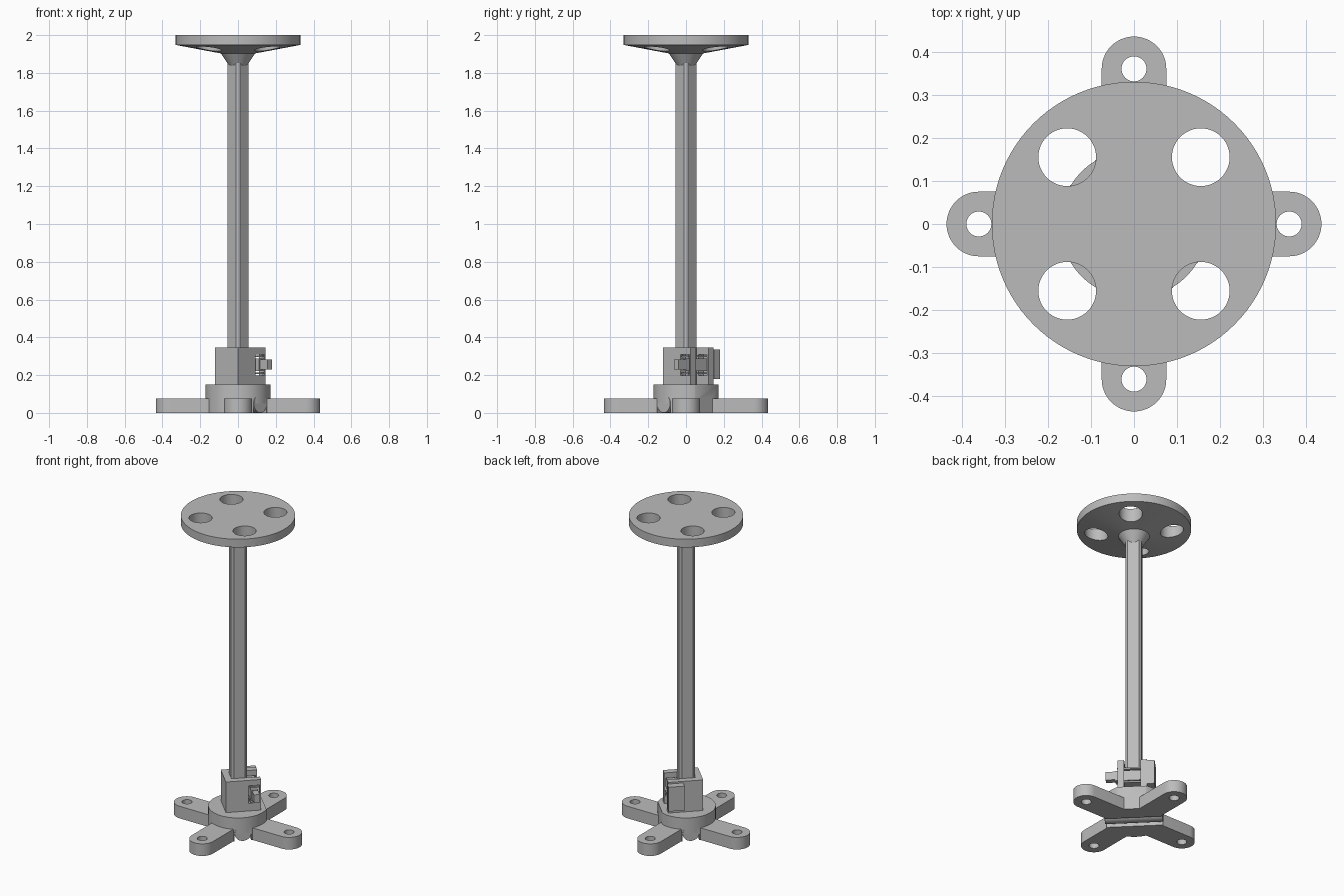
import bpy, bmesh, math
from mathutils import Vector

if "Cube" in bpy.data.objects:
    bpy.data.objects.remove(bpy.data.objects["Cube"], do_unlink=True)

grey = bpy.data.materials.new("plain_grey")
grey.use_nodes = True
grey.diffuse_color = (0.5, 0.5, 0.5, 1)
grey.node_tree.nodes["Principled BSDF"].inputs["Base Color"].default_value = (0.5, 0.5, 0.5, 1)

R2 = math.sqrt(2)


def finish(name, bm):
    bmesh.ops.recalc_face_normals(bm, faces=bm.faces)
    mesh = bpy.data.meshes.new(name)
    bm.to_mesh(mesh)
    bm.free()
    mesh.materials.append(grey)
    obj = bpy.data.objects.new(name, mesh)
    bpy.context.collection.objects.link(obj)
    return obj


def prism(name, pts, z0, z1):
    """Upright extrusion of a flat outline."""
    bm = bmesh.new()
    face = bm.faces.new([bm.verts.new((x, y, z0)) for x, y in pts])
    new = bmesh.ops.extrude_face_region(bm, geom=[face])["geom"]
    bmesh.ops.translate(bm, vec=(0, 0, z1 - z0),
                        verts=[v for v in new if isinstance(v, bmesh.types.BMVert)])
    return finish(name, bm)


def lathe(name, profile, steps=96):
    """Revolve a radius/height profile that starts and ends on the axis."""
    bm = bmesh.new()
    verts = [bm.verts.new((r, 0, z)) for r, z in profile]
    edges = [bm.edges.new(p) for p in zip(verts, verts[1:])]
    bmesh.ops.spin(bm, geom=verts + edges, cent=(0, 0, 0), axis=(0, 0, 1),
                   angle=math.tau, steps=steps)
    bmesh.ops.remove_doubles(bm, verts=bm.verts, dist=1e-5)
    return finish(name, bm)


def circle(cx, cy, r, a0=0.0, a1=math.tau, n=48):
    return [(cx + r * math.cos(a0 + (a1 - a0) * i / n),
             cy + r * math.sin(a0 + (a1 - a0) * i / n)) for i in range(n)]


def diagonal(pts):
    """Map (u, v) outline points onto the diagonal axes of the clamp."""
    return [((u + v) / R2, (u - v) / R2) for u, v in pts]


def block(name, u0, u1, v0, v1, z0, z1):
    return prism(name, diagonal([(u0, v0), (u1, v0), (u1, v1), (u0, v1)]), z0, z1)


def combine(obj, tool, operation="DIFFERENCE"):
    mod = obj.modifiers.new("cut", "BOOLEAN")
    mod.operation, mod.solver, mod.object = operation, "EXACT", tool
    bpy.context.view_layer.objects.active = obj
    bpy.ops.object.modifier_apply(modifier=mod.name)
    bpy.data.objects.remove(tool, do_unlink=True)


def soften(obj):
    bpy.ops.object.select_all(action="DESELECT")
    obj.select_set(True)
    bpy.context.view_layer.objects.active = obj
    bpy.ops.object.shade_smooth_by_angle(angle=math.radians(30))


# Base: round hub with one flat side, joined to two crossed round-ended bars
base = prism("base", circle(0, 0, 0.172, n=96), 0, 0.15)
combine(base, block("flat_cutter", 0.152, 0.3, -0.3, 0.3, -0.1, 0.3))
reach, half, quarter = 0.36, 0.075, math.pi / 2
bar = [p for s in (0, 1) for p in
       circle(reach * (1 - 2 * s), 0, half, s * math.pi - quarter, s * math.pi + quarter, 24)
       + [(reach * (1 - 2 * s), half * (1 - 2 * s))]]
combine(base, prism("bar_x", bar, 0, 0.077), "UNION")
combine(base, prism("bar_y", [(-y, x) for x, y in bar], 0, 0.077), "UNION")
for x, y in ((1, 0), (-1, 0), (0, 1), (0, -1)):
    combine(base, prism("foot_hole", circle(x * reach, y * reach, 0.029), -0.1, 0.2))
combine(base, block("groove", -0.049, 0.049, -0.2, 0.2, -0.1, 0.05))
soften(base)

# Cross pin lying in the groove under the hub
pin = prism("cross_pin", circle(0, 0, 0.049), -0.168, 0.168)
pin.rotation_mode = "QUATERNION"
pin.rotation_quaternion = Vector((1, -1, 0)).to_track_quat("Z", "Y")
pin.location.z = 0.05
soften(pin)

# Post: square on its corner with the corners trimmed
a, b = 0.056, 0.01
post = prism("post", [(a, -b), (a, b), (b, a), (-b, a), (-a, b), (-a, -b), (-b, -a), (b, -a)],
             0.14, 1.92)

# Top plate with a sloped underside and a flared neck
plate = lathe("top_plate", [(0, 1.82), (0.035, 1.82), (0.09, 1.903), (0.33, 1.948),
                            (0.33, 2.0), (0, 2.0)])
for x in (-0.155, 0.155):
    for y in (-0.155, 0.155):
        combine(plate, prism("plate_hole", circle(x, y, 0.067), 1.8, 2.1))
soften(plate)

# Clamp: U-shaped block open towards the flat side, slotted through both walls
w, g, end = 0.086, 0.047, 0.12
clamp = prism("clamp", diagonal([(-w, -w), (end, -w), (end, -g), (-g, -g),
                                 (-g, g), (end, g), (end, w), (-w, w)]), 0.15, 0.345)
combine(clamp, block("clamp_slot", 0.045, 0.112, -0.2, 0.2, 0.198, 0.31))

# Sliding latch through the slots: head plate, bar and grip
latch_head = block("latch_head", 0.03, 0.125, -0.13, -0.086, 0.18, 0.335)
latch_bar = block("latch_bar", 0.058, 0.1, -0.1, 0.1, 0.222, 0.288)
latch_grip = block("latch_grip", 0.065, 0.1, 0.09, 0.156, 0.23, 0.283)
for z0, z1 in ((0.205, 0.215), (0.295, 0.305)):
    block("latch_prong", 0.055, 0.105, -0.09, 0.088, z0, z1)
